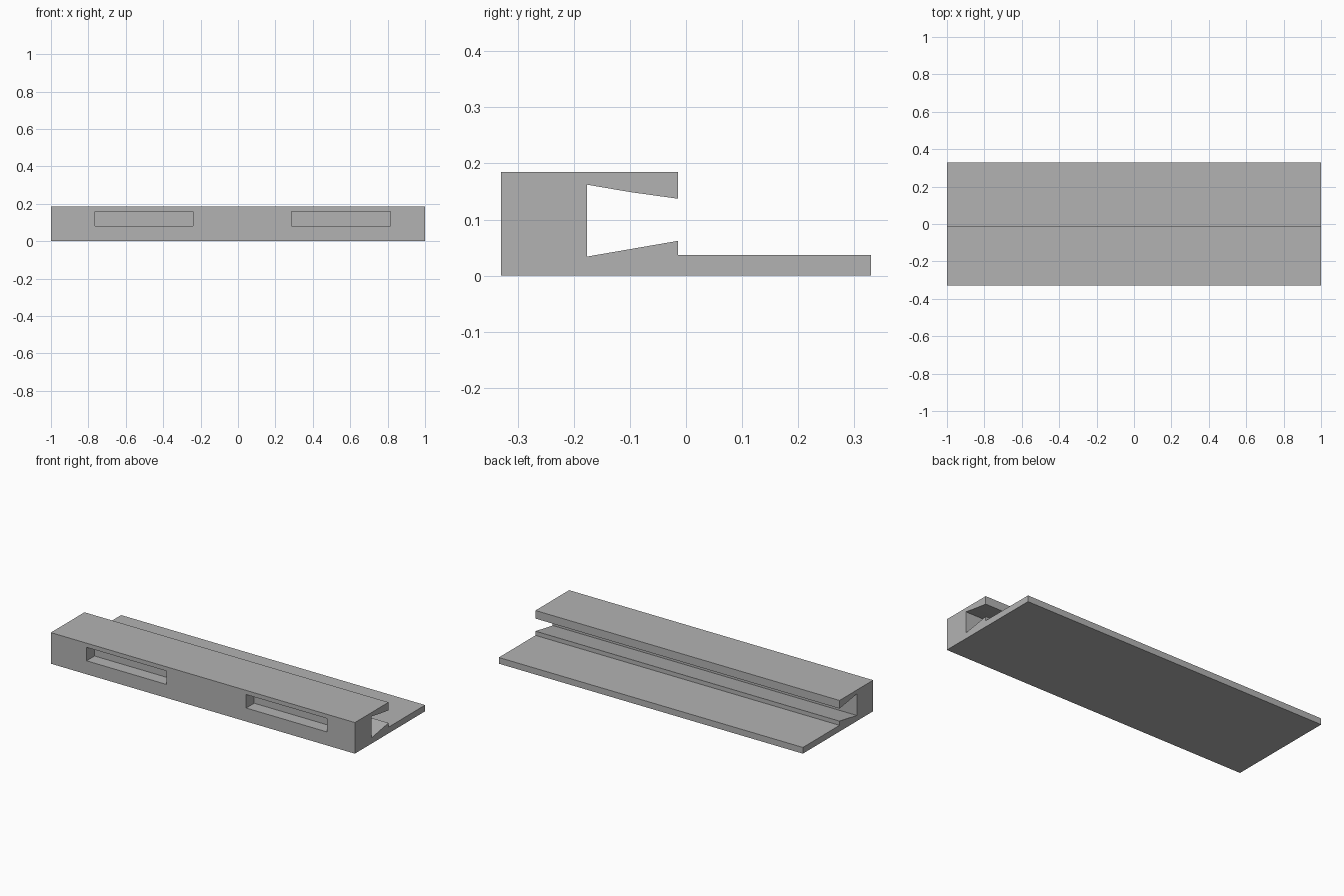
import bpy
import bmesh

cube = bpy.data.objects.get("Cube")
if cube:
    bpy.data.objects.remove(cube, do_unlink=True)

# Single grey plastic colour
GREY = (0.45, 0.45, 0.45, 1.0)
grey = bpy.data.materials.new("grey_plastic")
grey.use_nodes = True
grey.diffuse_color = GREY
grey.node_tree.nodes["Principled BSDF"].inputs["Base Color"].default_value = GREY


def extrude_profile(name, profile, x0, x1):
    """Extrude a (y, z) outline along x into a solid object."""
    bm = bmesh.new()
    face = bm.faces.new([bm.verts.new((x0, y, z)) for y, z in profile])
    side = bmesh.ops.extrude_face_region(bm, geom=[face])
    moved = [g for g in side["geom"] if isinstance(g, bmesh.types.BMVert)]
    bmesh.ops.translate(bm, verts=moved, vec=(x1 - x0, 0, 0))
    bmesh.ops.recalc_face_normals(bm, faces=bm.faces)
    mesh = bpy.data.meshes.new(name)
    bm.to_mesh(mesh)
    bm.free()
    mesh.materials.append(grey)
    obj = bpy.data.objects.new(name, mesh)
    bpy.context.collection.objects.link(obj)
    return obj


# Rail: front block, tapered clamp jaws and rear base plate
FRONT, BACK = -0.33, 0.33
MOUTH, THROAT = -0.014, -0.176
rail = extrude_profile("clamp_rail", [
    (FRONT, 0), (BACK, 0), (BACK, 0.037), (MOUTH, 0.037),
    (MOUTH, 0.062), (THROAT, 0.034),
    (THROAT, 0.162), (-0.1, 0.149), (MOUTH, 0.137),
    (MOUTH, 0.185), (FRONT, 0.185),
], -1, 1)

# Two blind pockets in the front wall
POCKET_BACK = FRONT + 0.075
pocket = [(FRONT - 0.05, 0.08), (POCKET_BACK, 0.08),
          (POCKET_BACK, 0.16), (FRONT - 0.05, 0.16)]
bpy.context.view_layer.objects.active = rail
for x0, x1 in ((-0.765, -0.24), (0.285, 0.815)):
    cutter = extrude_profile("pocket_cutter", pocket, x0, x1)
    cutter.hide_render = True
    cut = rail.modifiers.new("pocket", "BOOLEAN")
    cut.operation = "DIFFERENCE"
    cut.solver = "EXACT"
    cut.object = cutter
    bpy.ops.object.modifier_apply(modifier=cut.name)
    bpy.data.objects.remove(cutter, do_unlink=True)
